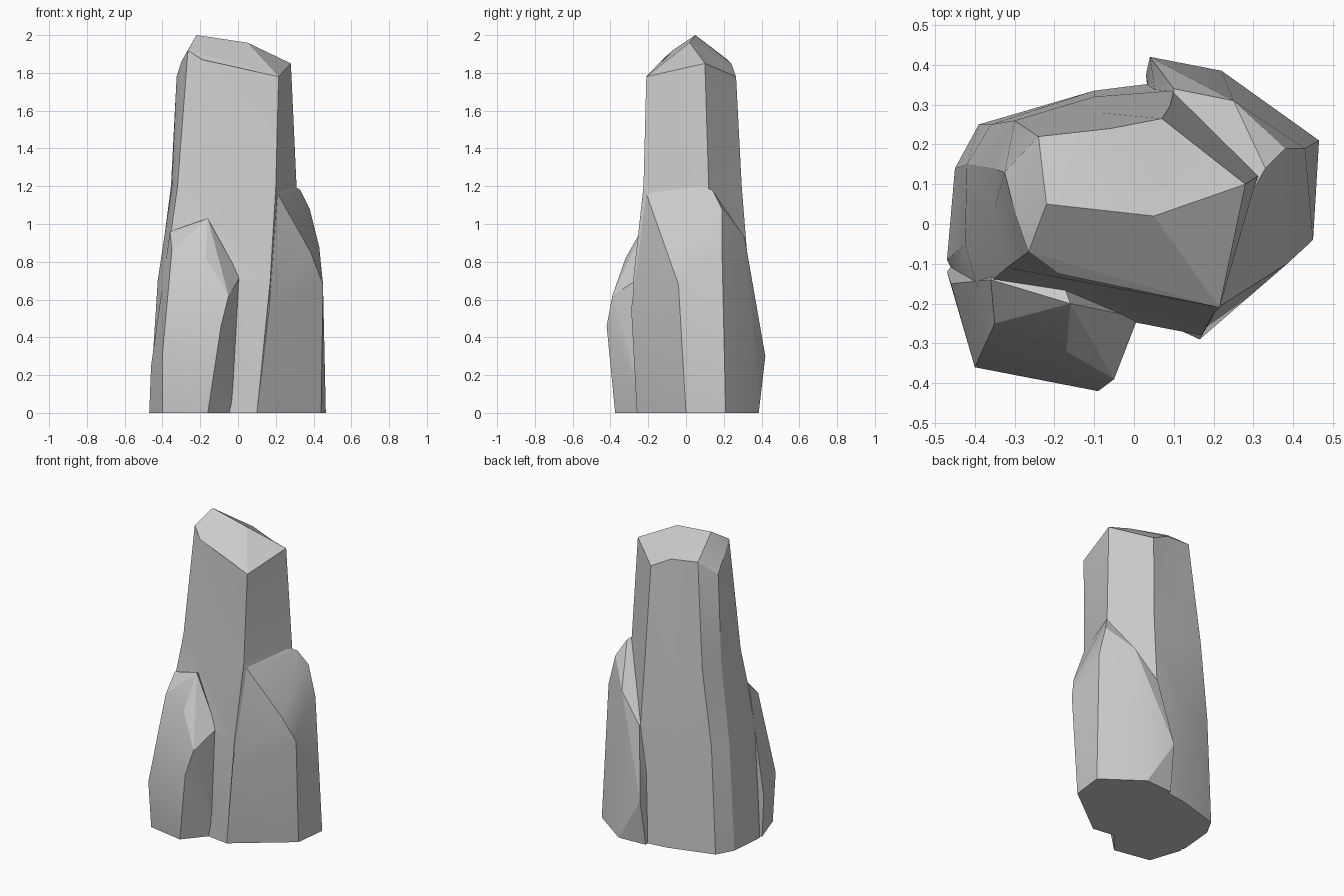
import bpy, bmesh
from math import radians

if "Cube" in bpy.data.objects:
    bpy.data.objects.remove(bpy.data.objects["Cube"])


def finish(bm, name):
    bmesh.ops.recalc_face_normals(bm, faces=bm.faces[:])
    me = bpy.data.meshes.new(name)
    bm.to_mesh(me)
    bm.free()
    ob = bpy.data.objects.new(name, me)
    bpy.context.collection.objects.link(ob)
    return ob


def shard(name, pts):
    """Faceted rock piece: the convex hull of its corners."""
    bm = bmesh.new()
    for p in pts:
        bm.verts.new(p)
    res = bmesh.ops.convex_hull(bm, input=bm.verts[:])
    junk = {g for g in res["geom_interior"] + res["geom_unused"]
            if isinstance(g, bmesh.types.BMVert)}
    bmesh.ops.delete(bm, geom=list(junk), context='VERTS')
    bmesh.ops.dissolve_limit(bm, angle_limit=radians(2), verts=bm.verts[:], edges=bm.edges[:])
    return finish(bm, name)


def level(z, xy):
    return [(x, y, z) for x, y in xy]


# Main pillar: eight-sided loft, corners run counter-clockwise from front right
rings = [
    level(0.0, [(.10, -.26), (.40, .10), (.10, .36), (-.10, .335),
                (-.39, .25), (-.45, .14), (-.47, -.09), (-.42, -.19)]),
    level(0.7, [(.17, -.28), (.36, .12), (.10, .335), (-.10, .32),
                (-.36, .25), (-.42, .15), (-.425, -.05), (-.39, -.17)]),
    level(1.2, [(.20, -.225), (.31, .12), (.09, .295), (-.09, .28),
                (-.30, .26), (-.355, .14), (-.35, .04), (-.32, -.11)]),
    [(.215, -.21, 1.78), (.28, .10, 1.85), (.07, .265, 1.78), (-.06, .24, 1.85),
     (-.24, .22, 1.87), (-.325, .13, 1.78), (-.30, .03, 1.86), (-.265, -.07, 1.92)],
]
bm = bmesh.new()
loops = [[bm.verts.new(p) for p in r] for r in rings]
for lo, hi in zip(loops, loops[1:]):
    for i in range(8):
        j = (i + 1) % 8
        bm.faces.new((lo[i], lo[j], hi[j], hi[i]))
bm.faces.new(loops[0][::-1])
# Slanted crown with a ridge and a lower front lip
a, b, c, d, e, f, g, h = loops[-1]
r1 = bm.verts.new((-.22, .05, 2.0))
r2 = bm.verts.new((.05, .02, 1.96))
lip = bm.verts.new((-.19, -.125, 1.87))
for face in ((a, b, r2), (a, r2, r1, lip), (lip, r1, h), (b, c, d, r2),
             (d, e, r1, r2), (e, f, g, r1), (g, h, r1), (a, lip, h)):
    bm.faces.new(face)
bmesh.ops.triangulate(bm, faces=bm.faces[:])
rock = finish(bm, "rock_pillar")

# Right shoulder wrapping round to the back
right = shard("right_shard", [
    (.10, -.26, 0), (.44, 0, 0), (.465, .21, 0), (.22, .385, 0), (.03, .375, 0),
    (.165, -.29, .55), (.45, -.04, .68), (.385, -.10, .85), (.21, -.21, 1.16),
    (.25, 0, 1.23), (.33, .14, 1.18), (.38, .19, 1.08), (.43, .19, .88),
    (.04, .42, .30), (.25, .31, .93), (.10, .34, .75), (.10, 0, 1.1)])

# Front-left shoulder
front = shard("front_left_shard", [
    (-.16, -.375, 0), (-.40, -.33, 0), (-.47, -.12, 0), (-.03, -.22, 0), (-.3, .1, 0),
    (-.09, -.42, .46), (-.40, -.36, .31), (-.46, -.15, .25), (-.05, -.39, .62),
    (.01, -.235, .72), (-.35, -.25, .86), (-.36, -.14, .96), (-.17, -.32, .82),
    (-.16, -.20, 1.03), (-.25, .05, .9)])

# Fuse the pieces into one rock
bpy.context.view_layer.objects.active = rock
for part in (right, front):
    m = rock.modifiers.new("fuse", 'BOOLEAN')
    m.operation, m.object, m.solver = 'UNION', part, 'EXACT'
    bpy.ops.object.modifier_apply(modifier=m.name)
    bpy.data.objects.remove(part)

bpy.ops.object.select_all(action='DESELECT')
rock.select_set(True)
bpy.ops.object.shade_smooth_by_angle(angle=radians(18))
